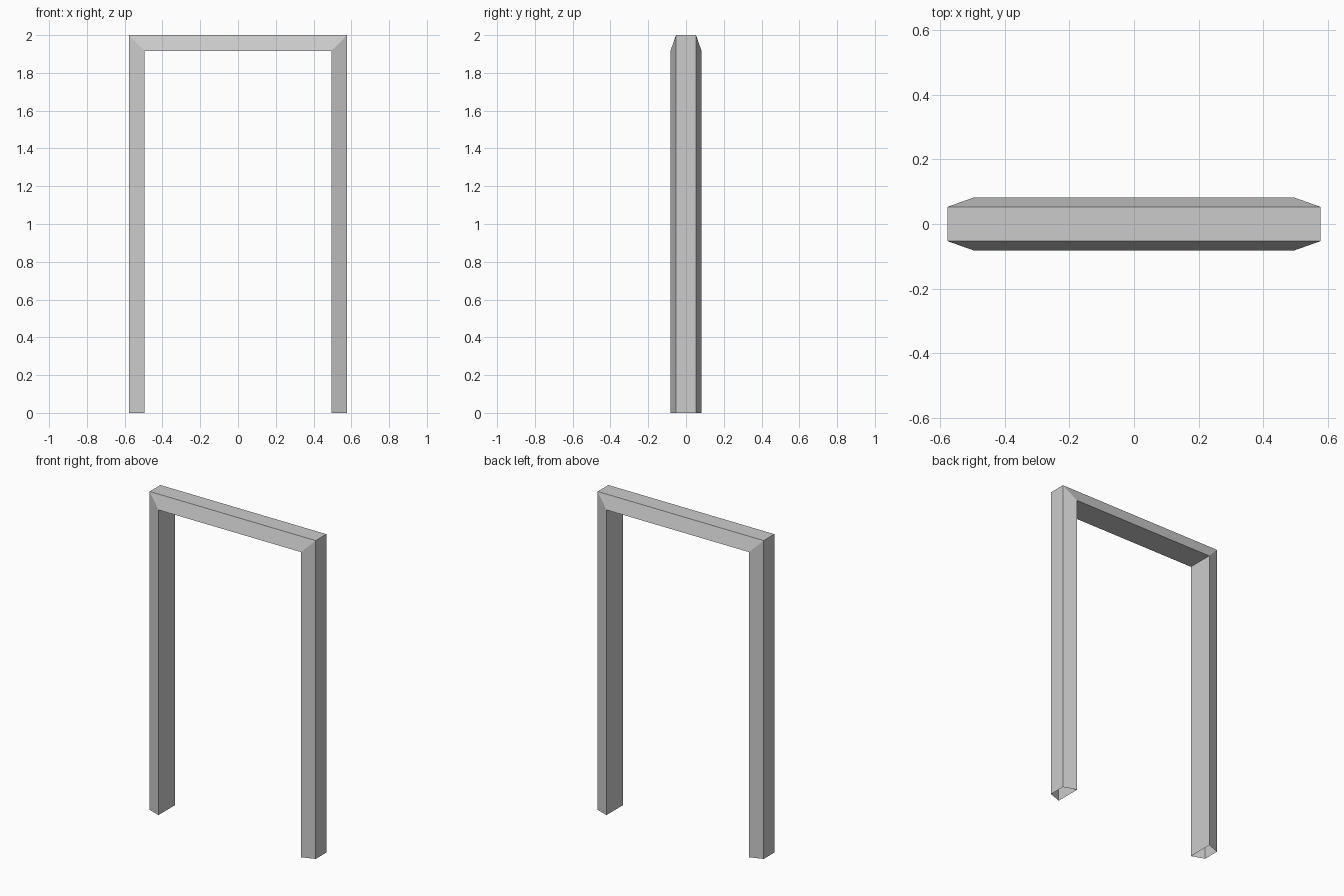
import bpy, bmesh

if "Cube" in bpy.data.objects:
    bpy.data.objects.remove(bpy.data.objects["Cube"])

OUT_X, IN_X = 0.577, 0.495      # outer and inner half widths
OUT_Z, IN_Z = 2.0, 1.917        # outer and inner heights
OUT_Y, IN_Y = 0.053, 0.082      # half depths of outer and inner faces

# Trapezoid section: (half width, height, depth) at each corner
section = [(OUT_X, OUT_Z, -OUT_Y), (OUT_X, OUT_Z, OUT_Y),
           (IN_X, IN_Z, IN_Y), (IN_X, IN_Z, -IN_Y)]

# Path stations: left foot, left mitre, right mitre, right foot
stations = [(-1, 0), (-1, 1), (1, 1), (1, 0)]

bm = bmesh.new()
rings = [[bm.verts.new((side * w, y, up * h)) for w, h, y in section]
         for side, up in stations]

# Skin the mitred sweep; the feet stay open underneath
for a, b in zip(rings, rings[1:]):
    for i in range(4):
        j = (i + 1) % 4
        bm.faces.new((a[i], a[j], b[j], b[i]))
bmesh.ops.recalc_face_normals(bm, faces=bm.faces)

mesh = bpy.data.meshes.new("door_frame")
bm.to_mesh(mesh)
bm.free()
bpy.context.collection.objects.link(bpy.data.objects.new("door_frame", mesh))
